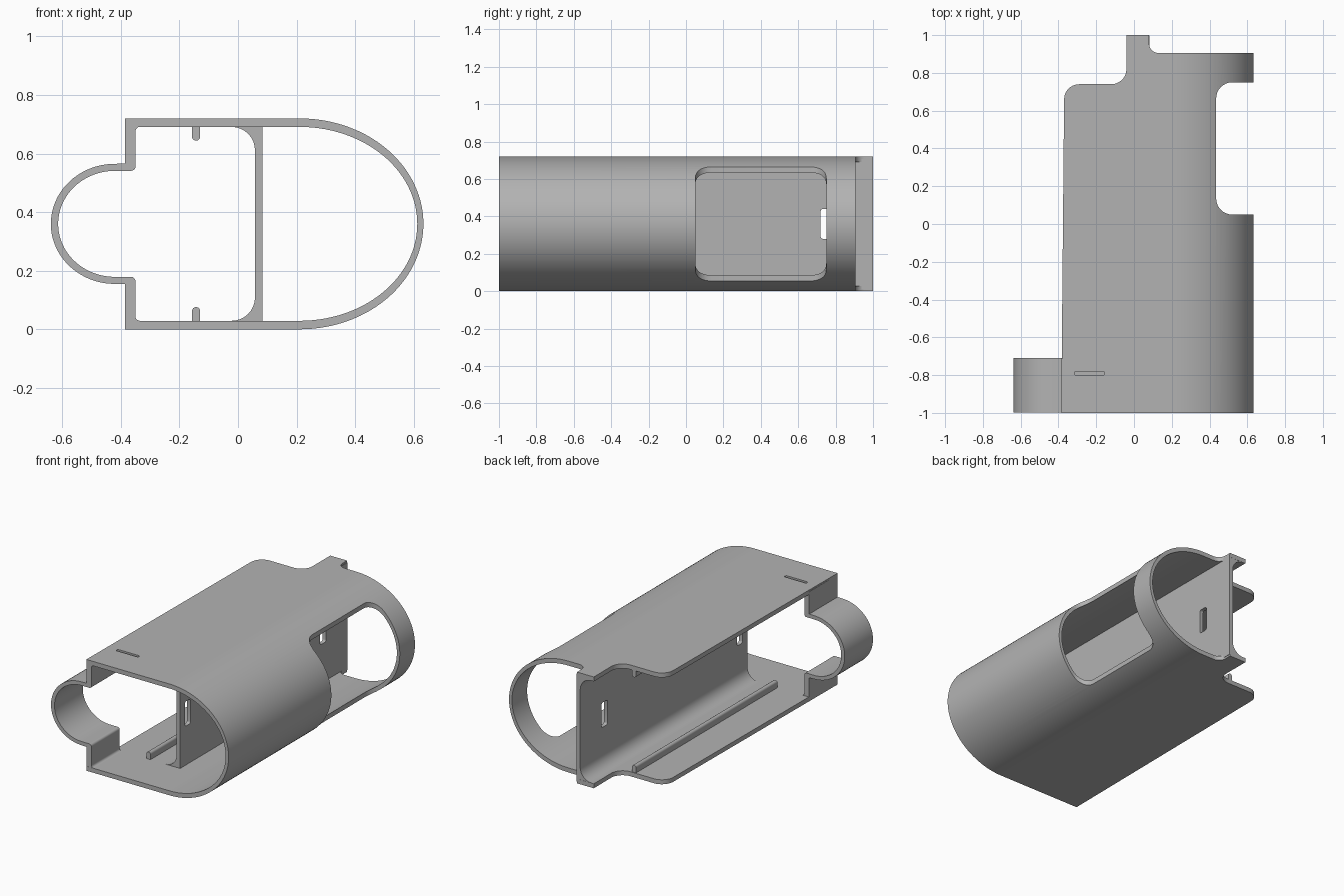
import bpy, bmesh, math

if "Cube" in bpy.data.objects:
    bpy.data.objects.remove(bpy.data.objects["Cube"], do_unlink=True)

grey = bpy.data.materials.new("plain_grey")
grey.use_nodes = True
grey.diffuse_color = (0.45, 0.45, 0.45, 1)
bsdf = next(n for n in grey.node_tree.nodes if n.type == 'BSDF_PRINCIPLED')
bsdf.inputs["Base Color"].default_value = (0.45, 0.45, 0.45, 1)
bsdf.inputs["Roughness"].default_value = 0.6

H = 0.72          # overall height
MID = H / 2


def arc(cx, cy, rx, ry, a0, a1, n=8):
    """Points on an elliptical arc, angles in degrees."""
    out = []
    for i in range(n + 1):
        a = math.radians(a0 + (a1 - a0) * i / n)
        out.append((cx + rx * math.cos(a), cy + ry * math.sin(a)))
    return out


def rounded_rect(u0, u1, v0, v1, r, n=8):
    return (arc(u1 - r, v1 - r, r, r, 0, 90, n) + arc(u0 + r, v1 - r, r, r, 90, 180, n)
            + arc(u0 + r, v0 + r, r, r, 180, 270, n) + arc(u1 - r, v0 + r, r, r, 270, 360, n))


def prism(name, pts, axis, lo, hi):
    """Extrude a 2D outline along the given axis."""
    place = {'X': lambda u, v, w: (w, u, v),
             'Y': lambda u, v, w: (u, w, v),
             'Z': lambda u, v, w: (u, v, w)}[axis]
    bm = bmesh.new()
    a = [bm.verts.new(place(u, v, lo)) for u, v in pts]
    b = [bm.verts.new(place(u, v, hi)) for u, v in pts]
    bm.faces.new(a)
    bm.faces.new(b)
    for i in range(len(pts)):
        j = (i + 1) % len(pts)
        bm.faces.new((a[i], a[j], b[j], b[i]))
    bmesh.ops.recalc_face_normals(bm, faces=bm.faces)
    mesh = bpy.data.meshes.new(name)
    bm.to_mesh(mesh)
    bm.free()
    mesh.materials.append(grey)
    ob = bpy.data.objects.new(name, mesh)
    bpy.context.collection.objects.link(ob)
    return ob


def boolean(ob, tool, operation):
    """Apply a boolean and discard the tool object."""
    tool.hide_render = True
    mod = ob.modifiers.new(operation, 'BOOLEAN')
    mod.operation, mod.object, mod.solver = operation, tool, 'EXACT'
    bpy.context.view_layer.objects.active = ob
    bpy.ops.object.modifier_apply(modifier=mod.name)
    bpy.data.objects.remove(tool, do_unlink=True)


# Shell: flat top and bottom plates joined by a rounded side
outer = [(-0.5, 0)] + arc(0.21, MID, 0.423, MID, -90, 90, 56) + [(-0.5, H)]
inner = [(-0.5, H - 0.029)] + arc(0.21, MID, 0.402, MID - 0.029, 90, -90, 56) + [(-0.5, 0.029)]
shell = prism("shell", outer + inner, 'Y', -1, 1)

# Plan outline with the rear step and tongue
plan = ([(-0.386, -1.1), (0.8, -1.1), (0.8, 0.905)]
        + arc(0.13, 0.955, 0.05, 0.05, 270, 180)
        + [(0.08, 1.1), (-0.04, 1.1)]
        + arc(-0.12, 0.82, 0.08, 0.08, 0, -90)
        + arc(-0.29, 0.66, 0.08, 0.08, 90, 180))
boolean(shell, prism("plan_cutter", plan, 'Z', -0.2, 1), 'INTERSECT')

# Window through the rounded side
boolean(shell, prism("window_cutter", rounded_rect(0.435, 0.9, 0.05, 0.75, 0.085), 'Z', -0.2, 1),
        'DIFFERENCE')

# Shallow slot in the top plate
boolean(shell, prism("slot_cutter", rounded_rect(-0.315, -0.155, -0.8, -0.78, 0.009, 4), 'Z', 0.705, 0.8),
        'DIFFERENCE')

# Divider wall with large fillets on the open side
wall = ([(0.083, 0.012), (0.083, H - 0.012), (-0.022, H - 0.012)]
        + arc(-0.022, 0.611, 0.08, 0.08, 90, 0)
        + arc(-0.022, 0.109, 0.08, 0.08, 0, -90)
        + [(-0.022, 0.012)])
divider = prism("divider_wall", wall, 'Y', -0.71, 0.999)
for y0, y1 in ((-0.66, -0.605), (0.72, 0.78)):
    hole = rounded_rect(y0, y1, 0.28, 0.44, 0.012, 4)
    boolean(divider, prism("hole_cutter", hole, 'X', -0.2, 0.3), 'DIFFERENCE')

# Guide ribs on the floor and ceiling
rib = [(-0.157, 0.015)] + arc(-0.143, 0.062, 0.014, 0.014, 180, 0, 8) + [(-0.129, 0.015)]
prism("lower_rib", rib, 'Y', -0.71, 0.735)
prism("upper_rib", [(x, H - z) for x, z in rib], 'Y', -0.71, 0.735)

# Front side loop with its two upright tabs
upper_out = [(-0.385, H - 0.01), (-0.385, 0.566), (-0.42, 0.565)]
upper_in = [(-0.42, 0.541), (-0.365, 0.541)] + arc(-0.365, 0.556, 0.015, 0.015, -90, 0, 5)
upper_in += arc(-0.335, 0.676, 0.015, 0.015, 180, 90, 5) + [(-0.335, H - 0.01)]
flip = lambda pts: [(x, H - z) for x, z in reversed(pts)]
loop = (upper_out + arc(-0.42, MID, 0.219, 0.205, 90, 270, 40)[1:-1] + flip(upper_out)
        + flip(upper_in) + arc(-0.42, MID, 0.194, 0.181, 270, 90, 40)[1:-1] + upper_in)
prism("side_loop", loop, 'Y', -0.999, -0.71)

# Smooth curves, keep crisp edges
bpy.ops.object.select_all(action='DESELECT')
for ob in bpy.context.scene.objects:
    if ob.type == 'MESH':
        ob.select_set(True)
        bpy.context.view_layer.objects.active = ob
bpy.ops.object.shade_smooth_by_angle(angle=math.radians(30))
